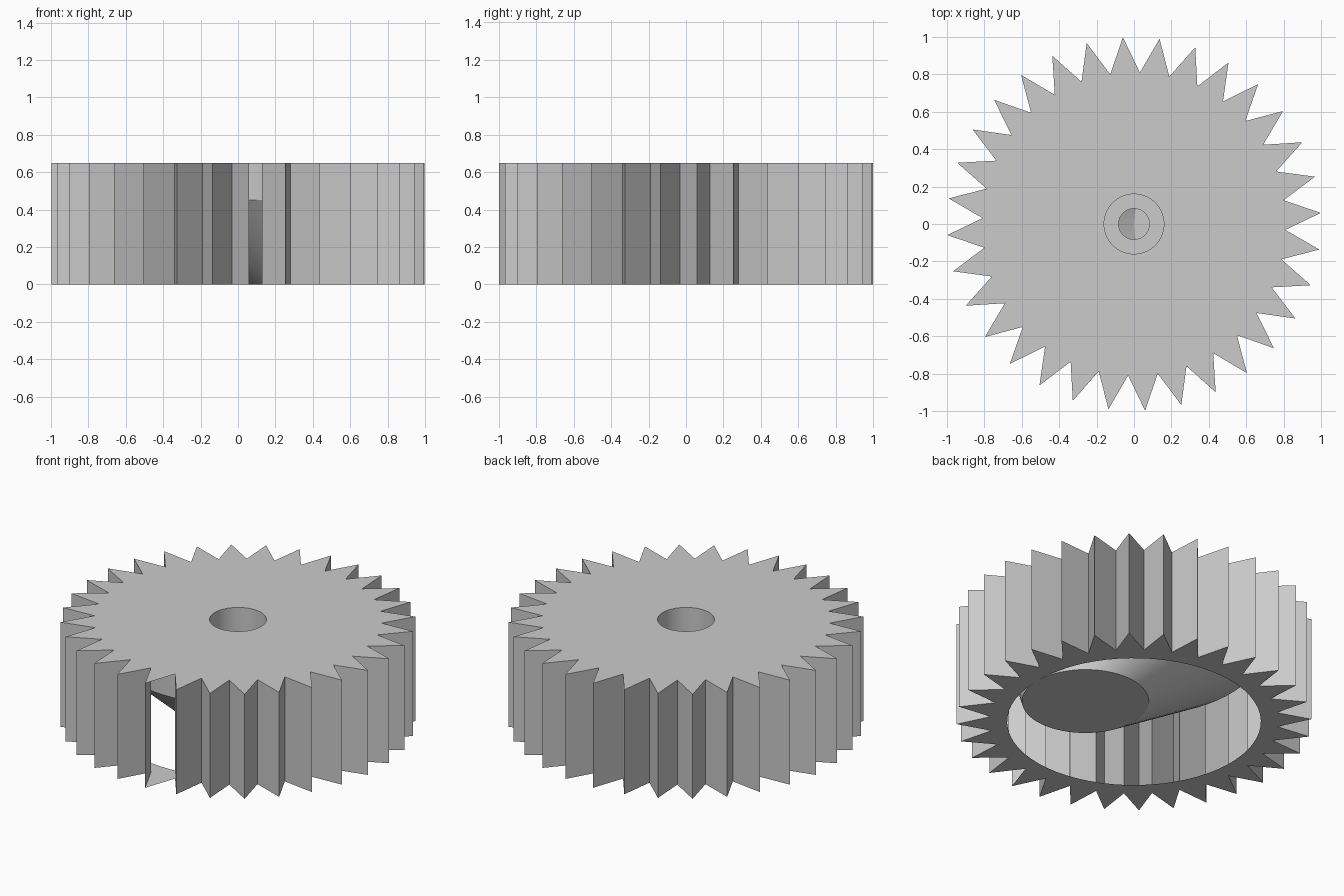
import bpy, bmesh
from math import radians, cos, sin

cube = bpy.data.objects.get("Cube")
if cube:
    bpy.data.objects.remove(cube, do_unlink=True)

TEETH = 32
COUNT = TEETH * 2          # one tip and one valley per tooth
PHASE = radians(3.4)       # angle of the first tooth tip
STEP = radians(360 / COUNT)
TIP, ROOT = 1.0, 0.81
HEIGHT, DISC_Z = 0.65, 0.45
CORE, BORE, PILOT = 0.715, 0.16, 0.082
OPEN_FLANK = 48            # tooth flank that is left open

grey = bpy.data.materials.new("light_grey")
grey.use_nodes = True
grey.diffuse_color = (0.6, 0.6, 0.6, 1)
grey.node_tree.nodes["Principled BSDF"].inputs["Base Color"].default_value = (0.6, 0.6, 0.6, 1)


def ring(bm, z, radius, valley=None, shift=0.0):
    """Closed loop of points; a valley radius makes it toothed."""
    loop = []
    for i in range(COUNT):
        r = valley if valley and i % 2 else radius
        a = PHASE + i * STEP
        loop.append(bm.verts.new((r * cos(a) + shift, r * sin(a), z)))
    return loop


def bridge(bm, a, b, skip=None):
    for i in range(COUNT):
        if i != skip:
            j = (i + 1) % COUNT
            bm.faces.new((a[i], a[j], b[j], b[i]))


def finish(bm, name, smooth=True):
    mesh = bpy.data.meshes.new(name)
    bm.to_mesh(mesh)
    bm.free()
    mesh.materials.append(grey)
    obj = bpy.data.objects.new(name, mesh)
    bpy.context.collection.objects.link(obj)
    bpy.ops.object.select_all(action='DESELECT')
    obj.select_set(True)
    bpy.context.view_layer.objects.active = obj
    if smooth:
        bpy.ops.object.shade_smooth_by_angle(angle=radians(25))
    return obj


# Toothed shell: flanks, top plate and open bottom ring
bm = bmesh.new()
low = ring(bm, 0, TIP, ROOT)
high = ring(bm, HEIGHT, TIP, ROOT)
bridge(bm, low, high, skip=OPEN_FLANK)
bridge(bm, high, ring(bm, HEIGHT, BORE))
bridge(bm, ring(bm, 0, CORE), low)
finish(bm, "toothed_shell", smooth=False)

# Thick disc below the top plate
bm = bmesh.new()
bridge(bm, ring(bm, DISC_Z, CORE), ring(bm, HEIGHT, CORE))
finish(bm, "core_disc")

# Bore through the disc, with a stepped floor and a smaller pilot hole
bm = bmesh.new()
floor = ring(bm, DISC_Z, BORE)
bridge(bm, ring(bm, HEIGHT, BORE), floor)
bridge(bm, floor, ring(bm, DISC_Z, PILOT))
finish(bm, "center_bore")

# Hollow slanted cone from the disc to an off-centre foot
bm = bmesh.new()
foot = ring(bm, 0, CORE / 2, shift=CORE / 2)
bridge(bm, foot, ring(bm, DISC_Z, CORE))
bm.faces.new(list(reversed(foot)))
finish(bm, "slanted_cone")
